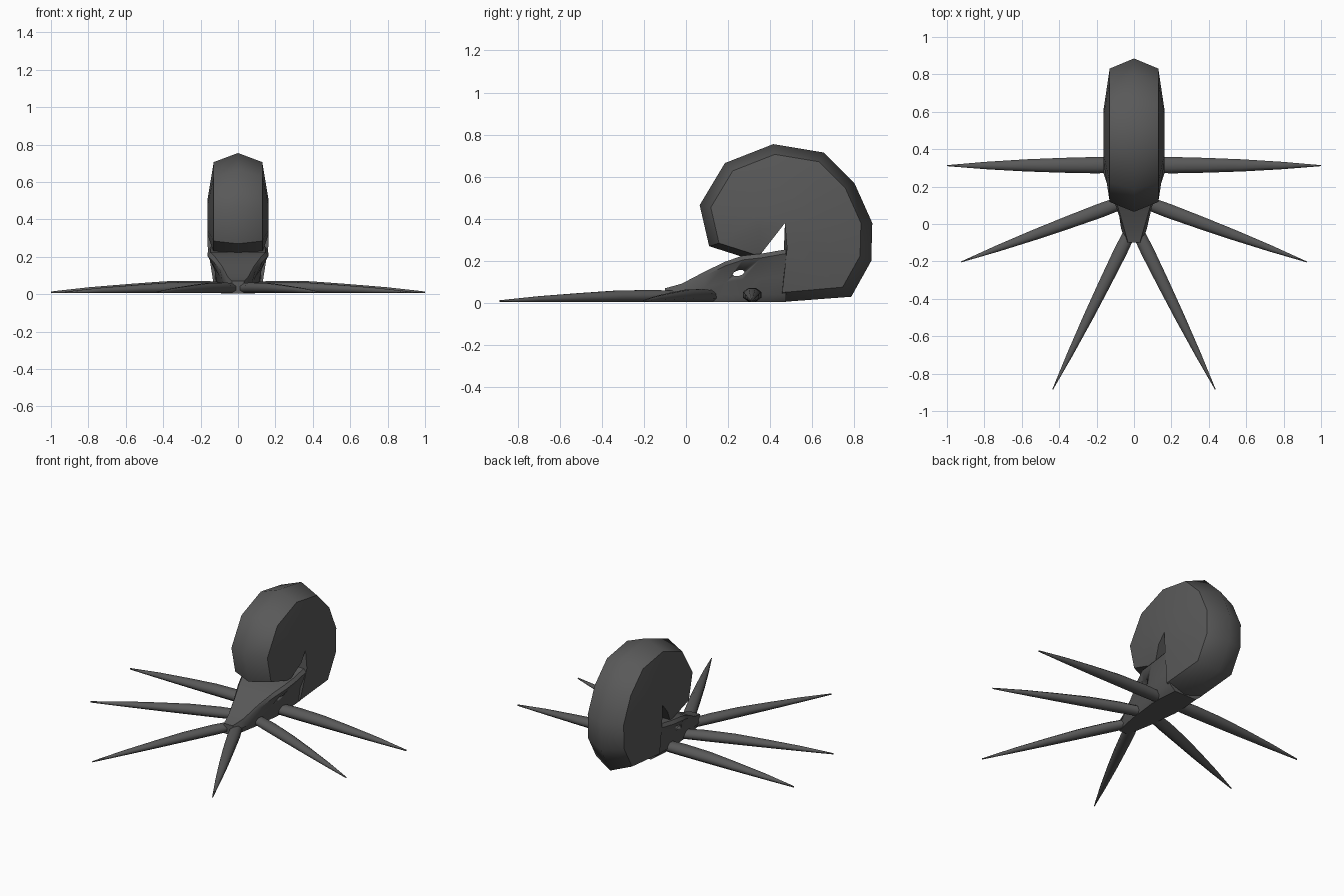
import bpy, bmesh, math
from mathutils import Vector

if "Cube" in bpy.data.objects:
    bpy.data.objects.remove(bpy.data.objects["Cube"])

grey = bpy.data.materials.new("dark grey")
grey.diffuse_color = (0.1, 0.1, 0.1, 1)
grey.use_nodes = True
grey.node_tree.nodes["Principled BSDF"].inputs["Base Color"].default_value = grey.diffuse_color


def make(name, bm, angle):
    bmesh.ops.remove_doubles(bm, verts=bm.verts, dist=0.0005)
    bmesh.ops.recalc_face_normals(bm, faces=bm.faces)
    me = bpy.data.meshes.new(name)
    bm.to_mesh(me)
    bm.free()
    ob = bpy.data.objects.new(name, me)
    bpy.context.collection.objects.link(ob)
    me.materials.append(grey)
    bpy.ops.object.select_all(action='DESELECT')
    ob.select_set(True)
    bpy.context.view_layer.objects.active = ob
    bpy.ops.object.shade_smooth_by_angle(angle=math.radians(angle))
    return ob


def loft(name, rings, angle=50, closed=True):
    """Skin rings of equal length; end rings are capped."""
    bm = bmesh.new()
    rows = [[bm.verts.new(p) for p in r] for r in rings]
    n = len(rows[0])
    for a, b in zip(rows, rows[1:]):
        for i in range(n if closed else n - 1):
            j = (i + 1) % n
            bm.faces.new((a[i], a[j], b[j], b[i]))
    bm.faces.new(rows[0])
    bm.faces.new(rows[-1])
    return make(name, bm, angle)


# Coiled shell: cross-sections fanned around a central hub
outline = [(0.455, 0.005), (0.785, 0.03), (0.88, 0.20), (0.885, 0.38),
           (0.80, 0.57), (0.655, 0.715), (0.415, 0.755), (0.185, 0.665),
           (0.065, 0.465), (0.11, 0.27), (0.33, 0.20)]
hub = Vector((0.47, 0.38))
shell_rings = []
for k, p in enumerate(outline):
    p = Vector(p)
    shoulder, side = p.lerp(hub, 0.13), p.lerp(hub, 0.66)
    if k == 0:
        shoulder, side = Vector((0.457, 0.05)), Vector((0.48, 0.26))
    xs = [(0.16, hub), (0.163, side), (0.13, shoulder)]
    right = [(x, q.x, q.y) for x, q in xs]
    shell_rings.append(right + [(0, p.x, p.y)] +
                       [(-x, y, z) for x, y, z in reversed(right)])
loft("shell", shell_rings, 55, closed=False)

# Wedge head: y, brow half width, brow height, cheek half width, base half width
head_rings = []
for y, wt, zt, wc, wb in [(-0.10, 0.035, 0.07, 0.04, 0.03),
                          (-0.02, 0.06, 0.092, 0.065, 0.05),
                          (0.09, 0.095, 0.15, 0.08, 0.07),
                          (0.19, 0.135, 0.198, 0.095, 0.08),
                          (0.27, 0.163, 0.225, 0.105, 0.09),
                          (0.36, 0.163, 0.235, 0.115, 0.09),
                          (0.475, 0.16, 0.255, 0.12, 0.08)]:
    half = [(wb, 0.005), (wc, 0.04), (wc + 0.005, zt * 0.5),
            (wt, zt - 0.02), (wt * 0.9, zt)]
    head_rings.append([(x, y, z) for x, z in half] +
                      [(-x, y, z) for x, z in reversed(half)])
head = loft("head", head_rings, 45)

# Eye opening through the head
bm = bmesh.new()
eye_rows = []
for x in (-0.4, 0.4):
    eye_rows.append([bm.verts.new((x, 0.25 + 0.029 * math.cos(a),
                                   0.142 + 0.014 * math.sin(a) + 0.006 * math.cos(a)))
                     for a in [i * math.tau / 8 for i in range(8)]])
for i in range(8):
    j = (i + 1) % 8
    bm.faces.new((eye_rows[0][i], eye_rows[0][j], eye_rows[1][j], eye_rows[1][i]))
bm.faces.new(eye_rows[0])
bm.faces.new(eye_rows[1])
cutter = make("eye_cutter", bm, 30)
cutter.hide_render = True
cutter.hide_set(True)
cut = head.modifiers.new("eye_hole", 'BOOLEAN')
cut.object = cutter
cut.operation = 'DIFFERENCE'
cut.solver = 'EXACT'


# Tapered arms resting on the ground: fraction, half width factor, height
def arm(name, root, tip, width, height):
    root, tip = Vector(root), Vector(tip)
    d = (tip - root).normalized()
    side = Vector((-d.y, d.x))
    rings = []
    for t, w, h in [(0, 0.9, 0.9), (0.15, 1, 1), (0.35, 0.9, 0.96),
                    (0.55, 0.74, 0.75), (0.78, 0.45, 0.48), (1, 0.06, 0.13)]:
        c = root.lerp(tip, t)
        ring = []
        for i in range(8):
            a = (i + 0.5) * math.tau / 8
            q = c + side * (width * w * math.cos(a) * 1.08)
            z = 0.006 + height * h * (0.5 + 0.54 * math.sin(a))
            ring.append((q.x, q.y, max(z, 0)))
        rings.append(ring)
    loft(name, rings, 60)


for s, label in ((1, "right"), (-1, "left")):
    arm(label + "_rear_arm", (s * 0.06, 0.315), (s * 1.0, 0.312), 0.044, 0.066)
    arm(label + "_middle_arm", (s * 0.05, 0.12), (s * 0.925, -0.203), 0.038, 0.06)
    arm(label + "_front_arm", (s * 0.01, -0.02), (s * 0.435, -0.885), 0.036, 0.056)
